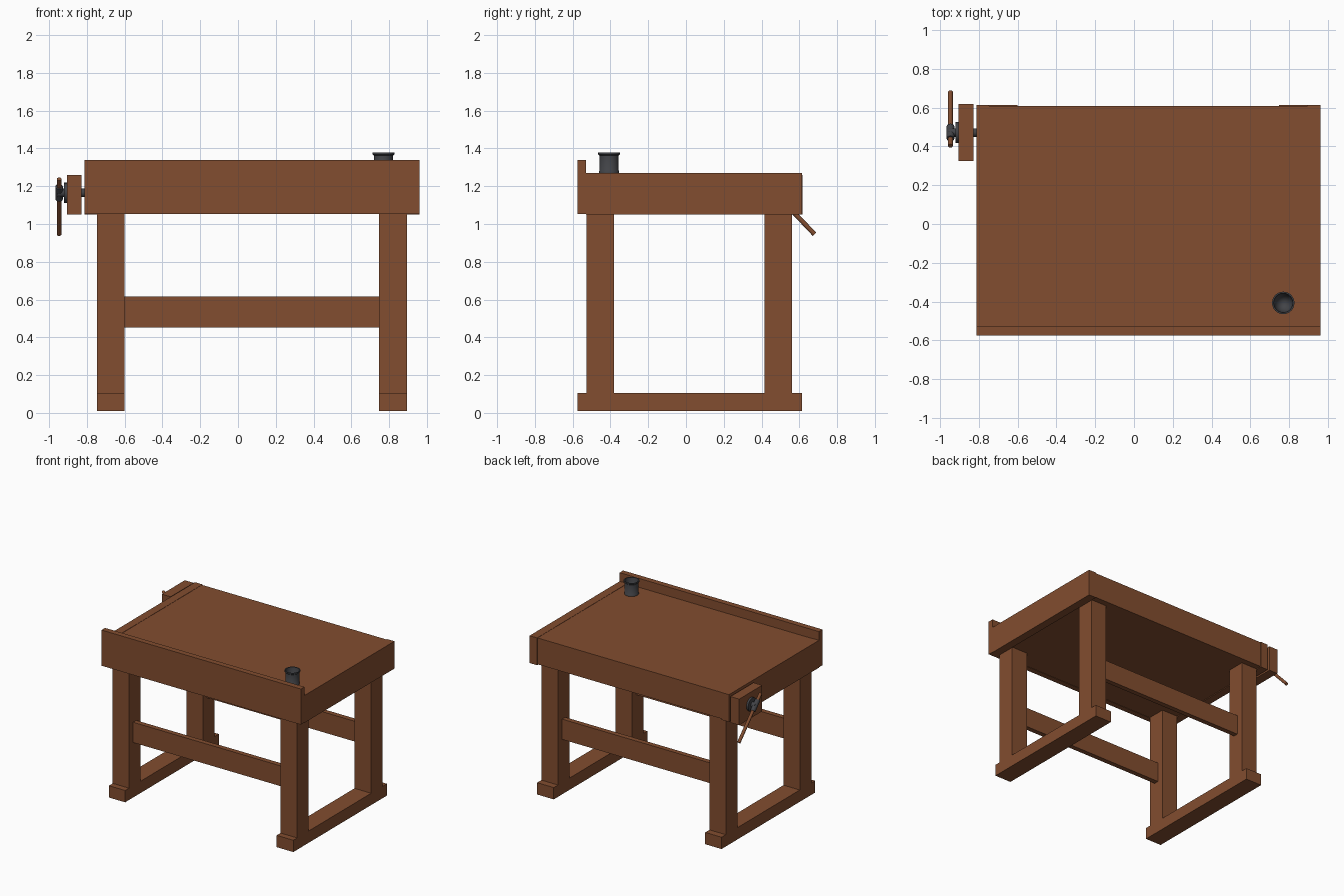
import bpy, bmesh, math
from mathutils import Vector

if "Cube" in bpy.data.objects:
    bpy.data.objects.remove(bpy.data.objects["Cube"])


def material(name, rgb):
    m = bpy.data.materials.new(name)
    m.diffuse_color = (*rgb, 1)
    m.use_nodes = True
    m.node_tree.nodes["Principled BSDF"].inputs["Base Color"].default_value = m.diffuse_color
    return m


wood = material("brown wood", (0.225, 0.075, 0.029))
metal = material("dark metal", (0.055, 0.057, 0.064))


def finish(name, bm, mat, smooth=False):
    me = bpy.data.meshes.new(name)
    bmesh.ops.recalc_face_normals(bm, faces=bm.faces)
    bm.to_mesh(me)
    bm.free()
    ob = bpy.data.objects.new(name, me)
    bpy.context.collection.objects.link(ob)
    me.materials.append(mat)
    if smooth:
        bpy.ops.object.select_all(action='DESELECT')
        ob.select_set(True)
        bpy.context.view_layer.objects.active = ob
        bpy.ops.object.shade_smooth_by_angle(angle=math.radians(40))
    return ob


def box(name, x, y, z, mat=wood):
    bm = bmesh.new()
    bmesh.ops.create_cube(bm, size=1)
    for v in bm.verts:
        v.co = [(a[0] + a[1]) / 2 + c * (a[1] - a[0]) for a, c in zip((x, y, z), v.co)]
    return finish(name, bm, mat)


def rod(name, a, b, r, mat, sides=16):
    a, b = Vector(a), Vector(b)
    bm = bmesh.new()
    bmesh.ops.create_cone(bm, cap_ends=True, segments=sides, radius1=r, radius2=r, depth=(b - a).length)
    ob = finish(name, bm, mat, True)
    ob.location = (a + b) / 2
    ob.rotation_mode = 'QUATERNION'
    ob.rotation_quaternion = (b - a).to_track_quat('Z', 'Y')
    return ob


def lathe(name, profile, loc, mat, sides=24):
    bm = bmesh.new()
    vs = [bm.verts.new((r, 0, z)) for r, z in profile]
    edges = [bm.edges.new(p) for p in zip(vs, vs[1:])]
    bmesh.ops.spin(bm, geom=vs + edges, axis=(0, 0, 1), cent=(0, 0, 0), angle=2 * math.pi, steps=sides)
    bmesh.ops.remove_doubles(bm, verts=bm.verts, dist=1e-5)
    ob = finish(name, bm, mat, True)
    ob.location = loc
    return ob


# Leg frames: long foot and two posts on each side
for side, x in (("left", (-0.747, -0.602)), ("right", (0.747, 0.895))):
    box(side + "_foot", x, (-0.575, 0.615), (0.01, 0.105))
    box(side + "_front_leg", x, (-0.526, -0.38), (0.105, 1.056))
    box(side + "_back_leg", x, (0.415, 0.561), (0.105, 1.056))

# Stretchers between the legs
for side, y in (("front", -0.453), ("back", 0.488)):
    box(side + "_stretcher", (-0.602, 0.747), (y - 0.02, y + 0.02), (0.452, 0.615))

# Bench top, end caps and raised front board
box("bench_top", (-0.747, 0.895), (-0.53, 0.61), (1.056, 1.268))
for side, x in (("left", (-0.813, -0.747)), ("right", (0.895, 0.962))):
    box(side + "_end_cap", x, (-0.53, 0.615), (1.05, 1.27))
box("front_board", (-0.813, 0.962), (-0.575, -0.53), (1.053, 1.34))

# Vice on the left end
vy, vz = 0.472, 1.165
box("vice_jaw", (-0.906, -0.828), (0.325, 0.618), (1.05, 1.26))
rod("vice_screw", (-0.955, vy, vz), (-0.80, vy, vz), 0.022, metal)
rod("vice_flange", (-0.922, vy, vz), (-0.905, vy, vz), 0.054, metal, 20)
d = Vector((0, 0.285, -0.30)).normalized()
hub = Vector((-0.947, vy, vz))
rod("handle_collar", hub - d * 0.045, hub + d * 0.045, 0.02, metal)
rod("vice_handle", hub - d * 0.10, hub + d * 0.303, 0.0125, wood, 12)

# Open metal cup on the bench
lathe("cup", [(0, 0), (0.053, 0), (0.053, 0.01), (0.05, 0.014), (0.05, 0.092),
              (0.058, 0.098), (0.058, 0.108), (0.05, 0.108), (0.046, 0.07),
              (0.035, 0.04), (0.018, 0.025), (0, 0.02)], (0.77, -0.407, 1.27), metal)
